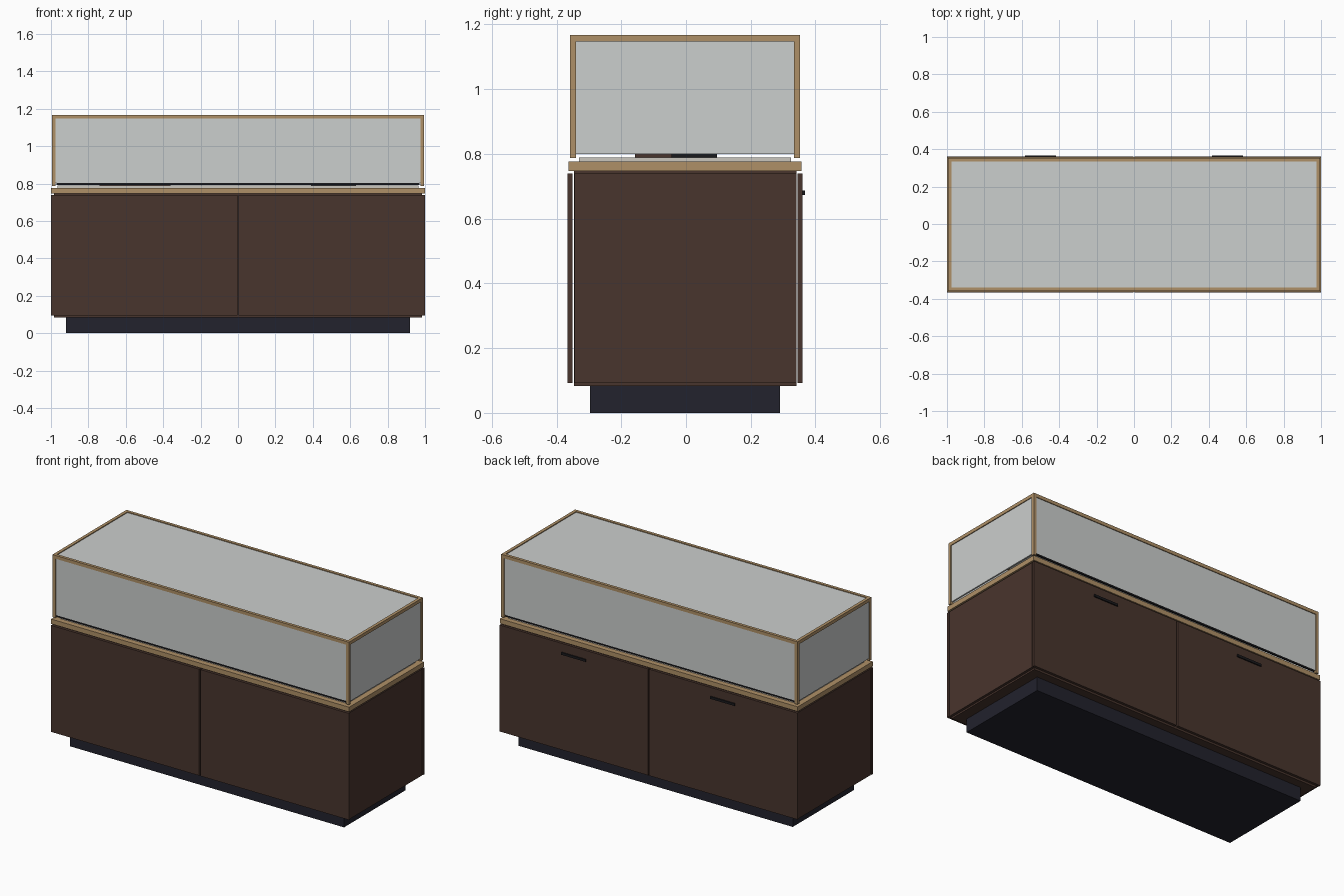
import bpy

default_cube = bpy.data.objects.get("Cube")
if default_cube:
    bpy.data.objects.remove(default_cube, do_unlink=True)


def material(name, rgb):
    mat = bpy.data.materials.new(name)
    mat.use_nodes = True
    colour = (*rgb, 1)
    mat.diffuse_color = colour
    mat.node_tree.nodes["Principled BSDF"].inputs["Base Color"].default_value = colour
    return mat


walnut = material("dark walnut", (0.066, 0.035, 0.026))
oak = material("light oak", (0.43, 0.28, 0.135))
glass = material("pale glass", (0.60, 0.62, 0.61))
navy = material("navy plinth", (0.016, 0.016, 0.026))
black = material("black trim", (0.010, 0.010, 0.012))
linen = material("linen deck", (0.60, 0.57, 0.52))


def box(name, mat, x, y, z):
    """Axis-aligned box from (low, high) pairs."""
    spans = (x, y, z)
    bpy.ops.mesh.primitive_cube_add(size=1, location=[(a + b) / 2 for a, b in spans])
    obj = bpy.context.object
    obj.name = name
    obj.scale = [b - a for a, b in spans]
    bpy.ops.object.transform_apply(location=False, rotation=False, scale=True)
    obj.data.materials.append(mat)
    return obj


def mirrored(side, low, high):
    return tuple(sorted((side * low, side * high)))


SIDES = ((-1, "right"), (1, "left"))

# Cabinet body
box("plinth", navy, (-0.92, 0.92), (-0.297, 0.29), (0, 0.084))
box("carcass", walnut, (-0.983, 0.983), (-0.346, 0.342), (0.083, 0.748))
box("worktop", oak, (-1, 1), (-0.363, 0.357), (0.747, 0.776))

# Cladding panels, back doors and pulls
for s, side in SIDES:
    half = mirrored(s, 0.004, 1)
    box(f"{side}_front_panel", walnut, half, (-0.366, -0.35), (0.093, 0.739))
    box(f"{side}_back_door", walnut, half, (0.345, 0.36), (0.093, 0.739))
    box(f"{side}_side_panel", walnut, mirrored(s, 0.982, 0.998),
        (-0.345, 0.341), (0.093, 0.739))
    box(f"{side}_door_pull", black, mirrored(s, 0.418, 0.582),
        (0.358, 0.367), (0.673, 0.687))

# Display deck and the low trays lying on it
box("display_deck", linen, (-0.965, 0.965), (-0.33, 0.325), (0.775, 0.789))
box("wide_tray", walnut, (-0.74, -0.36), (-0.158, 0.096), (0.788, 0.801))
box("small_tray", black, (0.39, 0.63), (-0.045, 0.096), (0.788, 0.801))

# Oak display frame
Y0, Y1, W, TOP = -0.358, 0.352, 0.018, 1.167
for name, outer, inner in (("front", Y0, Y0 + W), ("back", Y1, Y1 - W)):
    y = tuple(sorted((outer, inner)))
    box(f"{name}_top_rail", oak, (-0.976, 0.976), y, (TOP - 0.02, TOP))
    for s, side in SIDES:
        box(f"{name}_{side}_post", oak, mirrored(s, 0.976, 0.995), y, (0.787, TOP))
    # Glass pane set into the frame, with a dark seal below it
    inset = 0.005 if name == "front" else -0.005
    pane = tuple(sorted((outer + inset, inner - inset)))
    box(f"{name}_glass", glass, (-0.976, 0.976), pane, (0.803, TOP - 0.02))
    box(f"{name}_seal", black, (-0.97, 0.97), pane, (0.793, 0.803))

for s, side in SIDES:
    box(f"{side}_top_rail", oak, mirrored(s, 0.976, 0.995),
        (Y0 + W, Y1 - W), (TOP - 0.02, TOP))
    box(f"{side}_glass", glass, mirrored(s, 0.981, 0.990),
        (Y0 + W, Y1 - W), (0.80, TOP - 0.02))

# Top glass
box("top_glass", glass, (-0.976, 0.976), (Y0 + W, Y1 - W), (TOP - 0.014, TOP - 0.005))
